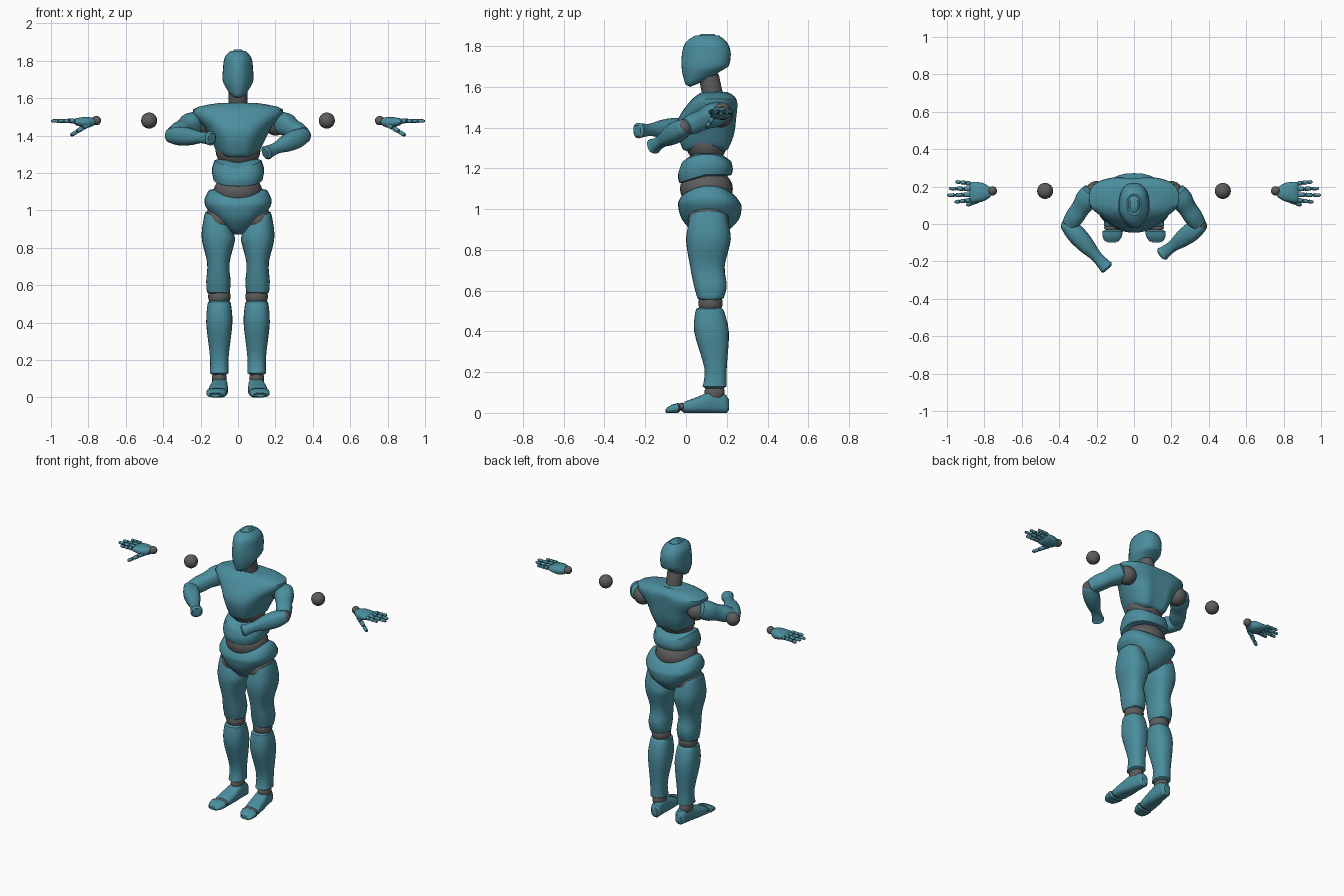
import bpy, bmesh, math
from mathutils import Vector

default_cube = bpy.data.objects.get("Cube")
if default_cube:
    bpy.data.objects.remove(default_cube, do_unlink=True)


def make_material(name, red, green, blue):
    material = bpy.data.materials.new(name)
    material.use_nodes = True
    colour = (red, green, blue, 1)
    material.diffuse_color = colour
    material.node_tree.nodes["Principled BSDF"].inputs["Base Color"].default_value = colour
    return material


TEAL = make_material("teal_shell", .07, .27, .34)
GREY = make_material("grey_joint", .11, .11, .11)


def clamp(value):
    return max(0, min(1, value))


def finish(name, bm, material):
    bmesh.ops.recalc_face_normals(bm, faces=bm.faces)
    mesh = bpy.data.meshes.new(name)
    bm.to_mesh(mesh)
    bm.free()
    mesh.materials.append(material)
    part = bpy.data.objects.new(name, mesh)
    bpy.context.collection.objects.link(part)
    bpy.ops.object.select_all(action='DESELECT')
    part.select_set(True)
    bpy.context.view_layer.objects.active = part
    bpy.ops.object.shade_smooth_by_angle(angle=math.radians(40))


def smooth_rows(rows, steps=4):
    """Catmull-Rom interpolation between section rows."""
    padded = [rows[0], *rows, rows[-1]]
    result = []
    for before, here, there, after in zip(padded, padded[1:], padded[2:], padded[3:]):
        for step in range(steps):
            t = step / steps
            row = []
            for p, q, r, s in zip(before, here, there, after):
                cubic = 3 * (q - r) + s - p
                square = 2 * p - 5 * q + 4 * r - s
                row.append(q + t / 2 * (r - p + t * (square + t * cubic)))
            result.append(row)
    return result + [list(rows[-1])]


def round_end(sections, lip):
    """Put a smaller closing section at the far end, leaving a rounded rim."""
    last = sections[-1]
    position, half, low, high = last
    inset = (high - low) * .15
    last[0] -= math.copysign(lip, position - sections[-2][0])
    sections.append([position, half * .7, low + inset, high - inset])


def loft(name, rows, place, power=2.4, material=TEAL, sides=28, lip=.01):
    """Skin superellipse sections given as (position, half width, low, high)."""
    sections = smooth_rows(rows)
    for _ in range(2):
        round_end(sections, lip)
        sections.reverse()
    bm = bmesh.new()
    rings = []
    for position, half, low, high in sections:
        ring = []
        for i in range(sides):
            angle = math.tau * i / sides
            c, s = math.cos(angle), math.sin(angle)
            a = half * math.copysign(abs(c) ** (2 / power), c)
            b = math.copysign(abs(s) ** (2 / power), s)
            middle, reach = (low + high) / 2, (high - low) / 2
            ring.append(bm.verts.new(place(a, middle + reach * b, position)))
        rings.append(ring)
    for lower, upper in zip(rings, rings[1:]):
        for i in range(sides):
            bm.faces.new((lower[i - 1], lower[i], upper[i], upper[i - 1]))
    for ring in (rings[0], rings[-1]):
        hub = bm.verts.new(sum((v.co for v in ring), Vector()) / sides)
        for i in range(sides):
            bm.faces.new((ring[i - 1], ring[i], hub))
    finish(name, bm, material)


def ball(name, centre, radii):
    bm = bmesh.new()
    bmesh.ops.create_uvsphere(bm, u_segments=24, v_segments=14, radius=1)
    bmesh.ops.scale(bm, vec=radii, verts=bm.verts)
    bmesh.ops.translate(bm, vec=centre, verts=bm.verts)
    finish(name, bm, GREY)


def limb(name, start, end, radii, **options):
    """Round limb from start to end with evenly spaced radii."""
    axis = end - start
    along = axis.normalized()
    across = along.cross(Vector((0, 0, 1))).normalized()
    up = across.cross(along)
    spacing = axis.length / (len(radii) - 1)
    rows = [(i * spacing, r, -r, r) for i, r in enumerate(radii)]
    loft(name, rows, lambda a, b, t: start + along * t + across * a + up * b, **options)


# Head: narrow face, underside rising towards the nape
def head_shape(x, y, z):
    face = clamp((.06 - y) / .08)
    nape = max(0, y - .02) * clamp((1.7 - z) / .1)
    return x * (1 - .3 * face), y, z + .4 * nape


loft("head", [(1.6, .04, 0, .13), (1.68, .08, -.02, .2), (1.76, .08, -.02, .22),
              (1.82, .07, 0, .2), (1.86, .03, .06, .15)], head_shape)
limb("neck", Vector((0, .14, 1.52)), Vector((0, .11, 1.66)), [.05, .05], power=2, material=GREY)


# Chest: narrow front, spine groove, raised openings under the arms
def chest_shape(x, y, z):
    opening = max(0, abs(x) - .07) * clamp((1.46 - z) / .15)
    groove = math.exp(-(x / .04) ** 2) * clamp((y - .15) / .05) * clamp((1.56 - z) / .05)
    front = clamp((.1 - y) / .14)
    return x * (1 - .28 * front), y - .02 * groove, z + .5 * opening


loft("chest", [(1.28, .11, -.01, .21), (1.36, .15, -.04, .24), (1.44, .18, -.04, .25),
               (1.54, .24, .03, .25), (1.58, .06, .09, .19)], chest_shape, power=2.8)
ball("rib_joint", (0, .1, 1.32), (.12, .1, .1))


# Abdomen band: both rims dip at the front
def abdomen_shape(x, y, z):
    depth = (y - .1) / .13
    upper = clamp((z - 1.16) / .1)
    notch = math.exp(-(x / .05) ** 2) * clamp(-depth) * upper
    dip = depth ** 2 * upper + clamp(-depth) * (1 - upper)
    return x, y, z - .04 * dip - .015 * notch


loft("abdomen", [(1.16, .13, -.03, .22), (1.22, .14, -.04, .23), (1.28, .12, -.02, .22)], abdomen_shape)
ball("waist_joint", (0, .1, 1.1), (.13, .13, .1))


# Pelvis: V-shaped shell, rim dipping at front and back
def pelvis_shape(x, y, z):
    depth = (y - .11) / .14
    return x, y, z - .05 * depth ** 2 * clamp((z - 1.02) / .09)


loft("pelvis", [(.87, .03, .05, .18), (.95, .12, -.02, .26), (1.04, .18, -.04, .27),
                (1.12, .15, -.02, .24)], pelvis_shape)


def build_leg(label, side):
    def thigh_shape(x, y, z):
        x += .105
        slant = clamp(.17 - x) * clamp((z - .83) / .15)
        return side * x, y, z - .6 * slant

    def shin_shape(x, y, z):
        return side * (x + .1), y, z

    def foot_shape(x, z, y):
        return side * (x + .11 - .1 * y), y, z

    ball(label + "_hip_joint", (side * .1, .11, .95), (.08, .1, .08))
    loft(label + "_thigh", [(.55, .06, .06, .18), (.62, .065, .04, .2), (.72, .06, .02, .19),
                            (.86, .09, 0, .22), (1, .07, .02, .2)], thigh_shape)
    ball(label + "_knee_joint", (side * .1, .12, .54), (.06, .06, .06))
    loft(label + "_shin", [(.12, .05, .08, .2), (.22, .05, .09, .2), (.4, .07, .04, .21),
                           (.52, .06, .05, .18)], shin_shape)
    ball(label + "_ankle_joint", (side * .1, .14, .1), (.04, .05, .05))
    loft(label + "_foot", [(.21, .03, 0, .08), (.14, .04, 0, .11), (.06, .05, 0, .08),
                           (-.02, .05, 0, .05)], foot_shape, power=2.8)
    ball(label + "_toe_joint", (side * .11, -.02, .03), (.05, .02, .02))
    loft(label + "_toes", [(-.03, .055, 0, .05), (-.07, .05, 0, .04), (-.1, .03, 0, .02)],
         foot_shape, power=2.8)


def build_arm(label, side, wrist):
    shoulder = Vector((side * .22, .18, 1.48))
    elbow = Vector((side * .35, -.01, 1.4))
    ball(label + "_shoulder_joint", (side * .2, .17, 1.46), (.06, .06, .06))
    limb(label + "_upper_arm", shoulder, elbow, [.05, .06, .05, .05, .04])
    ball(label + "_elbow_joint", elbow, (.04, .04, .04))
    limb(label + "_forearm", elbow + (elbow - wrist) * .1, wrist, [.035, .05, .045, .03, .038])


def build_digit(name, base, tip, radius):
    """Three tapering bones strung on a thin grey core."""
    limb(name + "_core", base, tip, [radius * .7, radius * .4], power=2, material=GREY, sides=8, lip=.002)
    for bone in range(3):
        thick = radius * (1 - bone * .12)
        limb(f"{name}_bone_{bone}", base.lerp(tip, bone / 3), base.lerp(tip, (bone + .9) / 3),
             [thick, thick * .9], power=2, sides=12, lip=.003)


def build_hand(label, side):
    def palm_shape(y, z, x):
        return side * x, y + .17, z

    ball(label + "_free_joint", (side * .475, .177, 1.48), (.043, .043, .043))
    ball(label + "_wrist_joint", (side * .757, .177, 1.48), (.025, .025, .025))
    loft(label + "_palm", [(.76, .02, 1.46, 1.49), (.81, .05, 1.44, 1.5), (.88, .055, 1.46, 1.49)], palm_shape)
    tips = {"little": .955, "ring": .99, "middle": 1, "index": .96}
    for order, (digit, reach) in enumerate(tips.items()):
        base = Vector((side * .875, .217 - .03 * order, 1.478))
        tip = Vector((side * reach, .226 - .036 * order, 1.478))
        build_digit(f"{label}_{digit}_finger", base, tip, .013)
    build_digit(label + "_thumb", Vector((side * .8, .14, 1.46)), Vector((side * .895, .1, 1.4)), .015)


# Paired limbs; the two forearms hang at different angles
for label, side, wrist in (("left", 1, Vector((.145, -.165, 1.305))),
                           ("right", -1, Vector((-.14, -.24, 1.385)))):
    build_leg(label, side)
    build_arm(label, side, wrist)
    build_hand(label, side)
